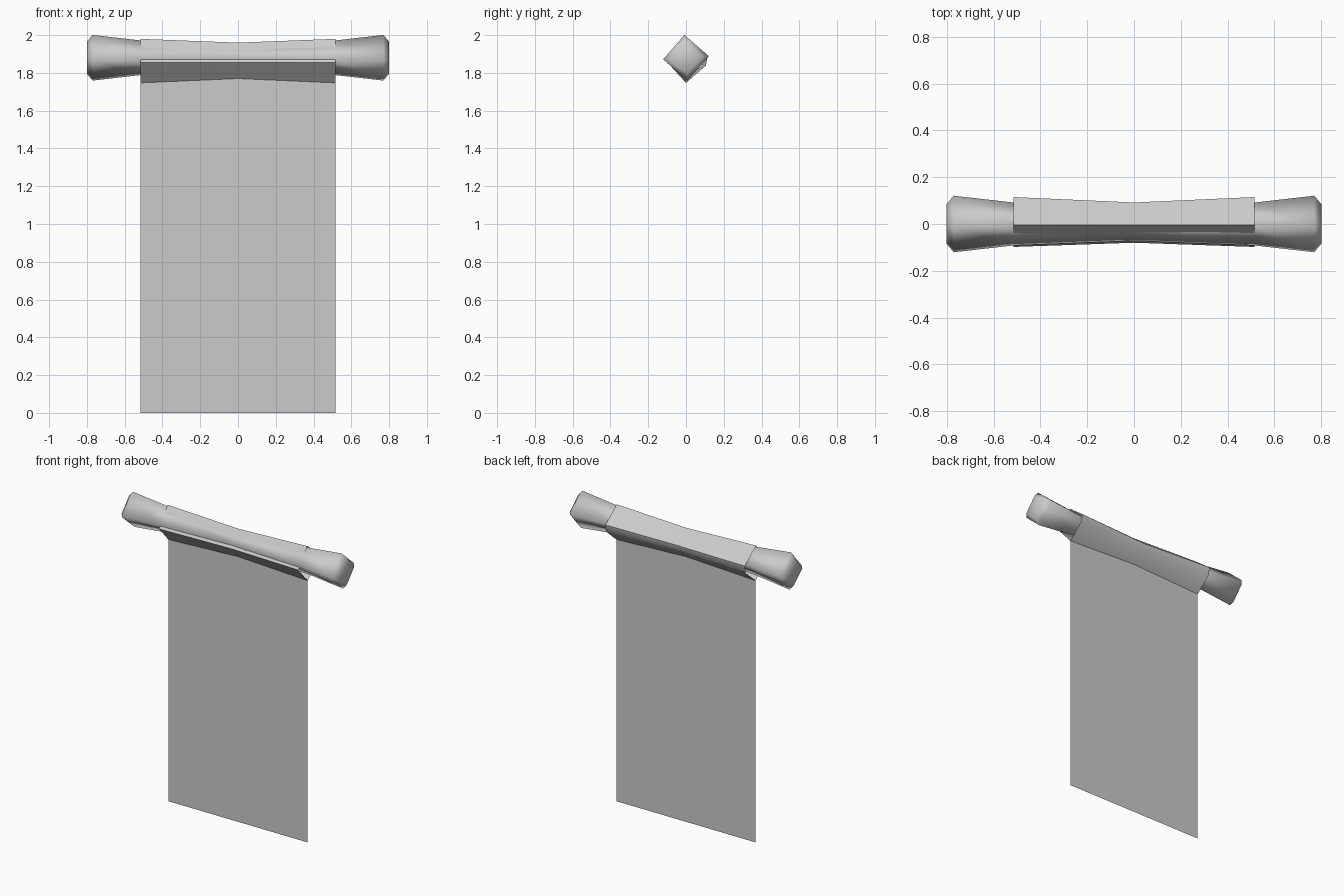
import bpy, bmesh, math

if "Cube" in bpy.data.objects:
    bpy.data.objects.remove(bpy.data.objects["Cube"])

CLOTH_X = 0.515


def make_object(name, bm, angle=40):
    bmesh.ops.recalc_face_normals(bm, faces=bm.faces)
    me = bpy.data.meshes.new(name)
    bm.to_mesh(me)
    bm.free()
    ob = bpy.data.objects.new(name, me)
    bpy.context.collection.objects.link(ob)
    bpy.ops.object.select_all(action='DESELECT')
    bpy.context.view_layer.objects.active = ob
    ob.select_set(True)
    bpy.ops.object.shade_smooth_by_angle(angle=math.radians(angle))
    return ob


def loft(name, sections, capped, angle):
    """Bridge rings along x; sections = [(x, [(y, z), ...]), ...]"""
    bm = bmesh.new()
    rings = [[bm.verts.new((x, y, z)) for y, z in pts] for x, pts in sections]
    for a, b in zip(rings, rings[1:]):
        n = len(a)
        for i in range(n):
            j = (i + 1) % n
            bm.faces.new((a[i], a[j], b[j], b[i]))
    if capped:
        bm.faces.new(rings[0])
        bm.faces.new(rings[-1])
    return make_object(name, bm, angle)


# Four-sided rod, slightly rolled, waisted in the middle with flared ends
def diamond(r):
    roll = math.radians(4)
    return [(r * math.cos(roll + k * math.pi / 2),
             1.88 + r * math.sin(roll + k * math.pi / 2)) for k in range(4)]


half = [(0.8, 0.085), (0.77, 0.121), (CLOTH_X, 0.092)]
stations = [(-x, r) for x, r in half] + [(0, 0.072)] + half[::-1]
loft("rod", [(x, diamond(r)) for x, r in stations], True, 100)

# Cloth sleeve folded loosely over the rod
end = [(0, 1.747), (-0.098, 1.855), (-0.005, 1.98), (0.115, 1.888), (0.105, 1.838)]
mid = [(0, 1.77), (-0.08, 1.855), (-0.005, 1.96), (0.092, 1.88), (0.085, 1.84)]
loft("cloth_sleeve", [(-CLOTH_X, end), (0, mid), (CLOTH_X, end)], False, 60)

# Thin hanging cloth
bm = bmesh.new()
top = [bm.verts.new((x, 0, z)) for x, z in
       ((-CLOTH_X, 1.747), (0, 1.77), (CLOTH_X, 1.747))]
low = [bm.verts.new((x, 0, 0)) for x in (-CLOTH_X, 0, CLOTH_X)]
for i in range(2):
    bm.faces.new((low[i], low[i + 1], top[i + 1], top[i]))
make_object("hanging_cloth", bm)
